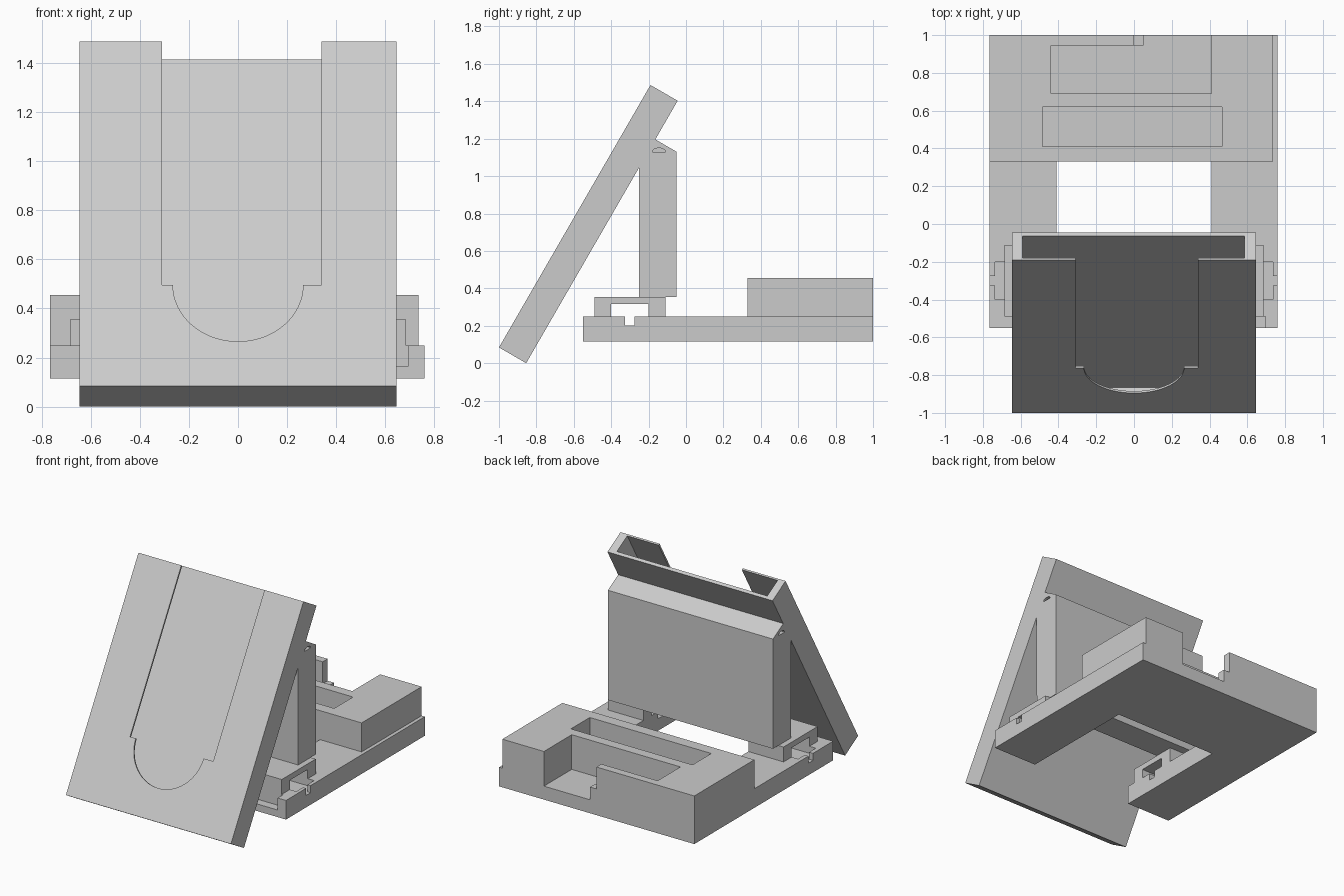
import bpy, bmesh, math
from mathutils import Vector, Matrix

old = bpy.data.objects.get("Cube")
if old:
    bpy.data.objects.remove(old, do_unlink=True)

grey = bpy.data.materials.new("light_grey")
grey.use_nodes = True
color = (0.6, 0.6, 0.6, 1)
grey.diffuse_color = color
grey.node_tree.nodes["Principled BSDF"].inputs["Base Color"].default_value = color


def prism(name, outline, sweep):
    """Flat outline of 3D points swept along a vector."""
    bm = bmesh.new()
    face = bm.faces.new([bm.verts.new(p) for p in outline])
    ext = bmesh.ops.extrude_face_region(bm, geom=[face])
    verts = [g for g in ext["geom"] if isinstance(g, bmesh.types.BMVert)]
    bmesh.ops.translate(bm, verts=verts, vec=Vector(sweep))
    bmesh.ops.recalc_face_normals(bm, faces=bm.faces)
    mesh = bpy.data.meshes.new(name)
    bm.to_mesh(mesh)
    bm.free()
    mesh.materials.append(grey)
    obj = bpy.data.objects.new(name, mesh)
    bpy.context.collection.objects.link(obj)
    return obj


def box(name, x, y, z):
    outline = [(x[0], y[0], z[0]), (x[1], y[0], z[0]),
               (x[1], y[1], z[0]), (x[0], y[1], z[0])]
    return prism(name, outline, (0, 0, z[1] - z[0]))


def side_profile(name, x, pts):
    return prism(name, [(x[0], y, z) for y, z in pts], (x[1] - x[0], 0, 0))


def cut(target, *cutters):
    for cutter in cutters:
        cutter.hide_render = True
        mod = target.modifiers.new("cut", 'BOOLEAN')
        mod.operation = 'DIFFERENCE'
        mod.solver = 'EXACT'
        mod.object = cutter
        bpy.context.view_layer.objects.active = target
        bpy.ops.object.modifier_apply(modifier=mod.name)
        bpy.data.objects.remove(cutter, do_unlink=True)


# Leaning holder: hollow sleeve open at the top, built upright then tilted
length, depth = 1.62, 0.168
holder = box("tilted_holder", (-0.645, 0.645), (0, depth), (0, length))
pocket = box("pocket_cutter", (-0.59, 0.585), (0.012, 0.145), (0.02, length + 0.1))
step, radius = 0.475, 0.265
arc = [(radius * math.cos(a), step - radius * math.sin(a))
       for a in (math.pi * i / 32 for i in range(33))]
window = [(-0.31, step), (-0.31, length + 0.1), (0.34, length + 0.1), (0.34, step)] + arc
opening = prism("window_cutter", [(x, -0.05, z) for x, z in window], (0, 0.1, 0))
cut(holder, pocket, opening)
holder.data.transform(Matrix.Translation((0, -1, depth / 2))
                      @ Matrix.Rotation(math.radians(-30), 4, 'X'))

# Upright support behind the holder
post = side_profile("upright_support", (-0.645, 0.645),
                    [(-0.25, 0.355), (-0.05, 0.355), (-0.05, 1.13),
                     (-0.167, 1.198), (-0.252, 1.05)])
for side in (-1, 1):
    half_disc = [(-0.145 + 0.035 * math.cos(a), 1.13 + 0.02 * math.sin(a))
                 for a in (math.pi * i / 10 for i in range(11))]
    cut(post, side_profile("hole_cutter", (side * 0.6, side * 0.7), half_disc))

# Arched feet under the support
arch = [(-0.49, 0.25), (-0.4, 0.25), (-0.4, 0.315), (-0.2, 0.315),
        (-0.2, 0.25), (-0.11, 0.25), (-0.11, 0.355), (-0.49, 0.355)]
for name, side in (("left_foot", 1), ("right_foot", -1)):
    side_profile(name, (side * 0.41, side * 0.685), arch)

# U-shaped base plate with recesses below the feet
plan = [(-0.765, -0.55), (-0.41, -0.55), (-0.41, 0.33), (0.41, 0.33),
        (0.41, -0.55), (0.76, -0.55), (0.76, 1), (-0.765, 1)]
base = prism("base_plate", [(x, y, 0.115) for x, y in plan], (0, 0, 0.135))
for side in (-1, 1):
    cut(base,
        box("recess_cutter", sorted((side * 0.46, side * 0.735)), (-0.4, -0.2), (0.2, 0.3)),
        box("slot_cutter", sorted((side * 0.3, side * 0.9)), (-0.325, -0.275), (0.2, 0.3)))
cut(base, box("channel_cutter", (0.46, 0.695), (-0.6, -0.49), (0.165, 0.3)))

# Raised rear block with a front slot and a tray open at the back
block = box("rear_block", (-0.765, 0.735), (0.33, 1), (0.25, 0.455))


def rear_cutters():
    return (box("slot_cutter", (-0.485, 0.465), (0.41, 0.62), (0.21, 0.6)),
            box("tray_cutter", (-0.44, 0.41), (0.69, 0.945), (0.21, 0.6)),
            box("exit_cutter", (0.05, 0.41), (0.9, 1.1), (0.21, 0.6)),
            box("ledge_cutter", (0, 0.06), (0.9, 1.1), (0.3, 0.6)))


cut(block, *rear_cutters())
cut(base, *rear_cutters())
